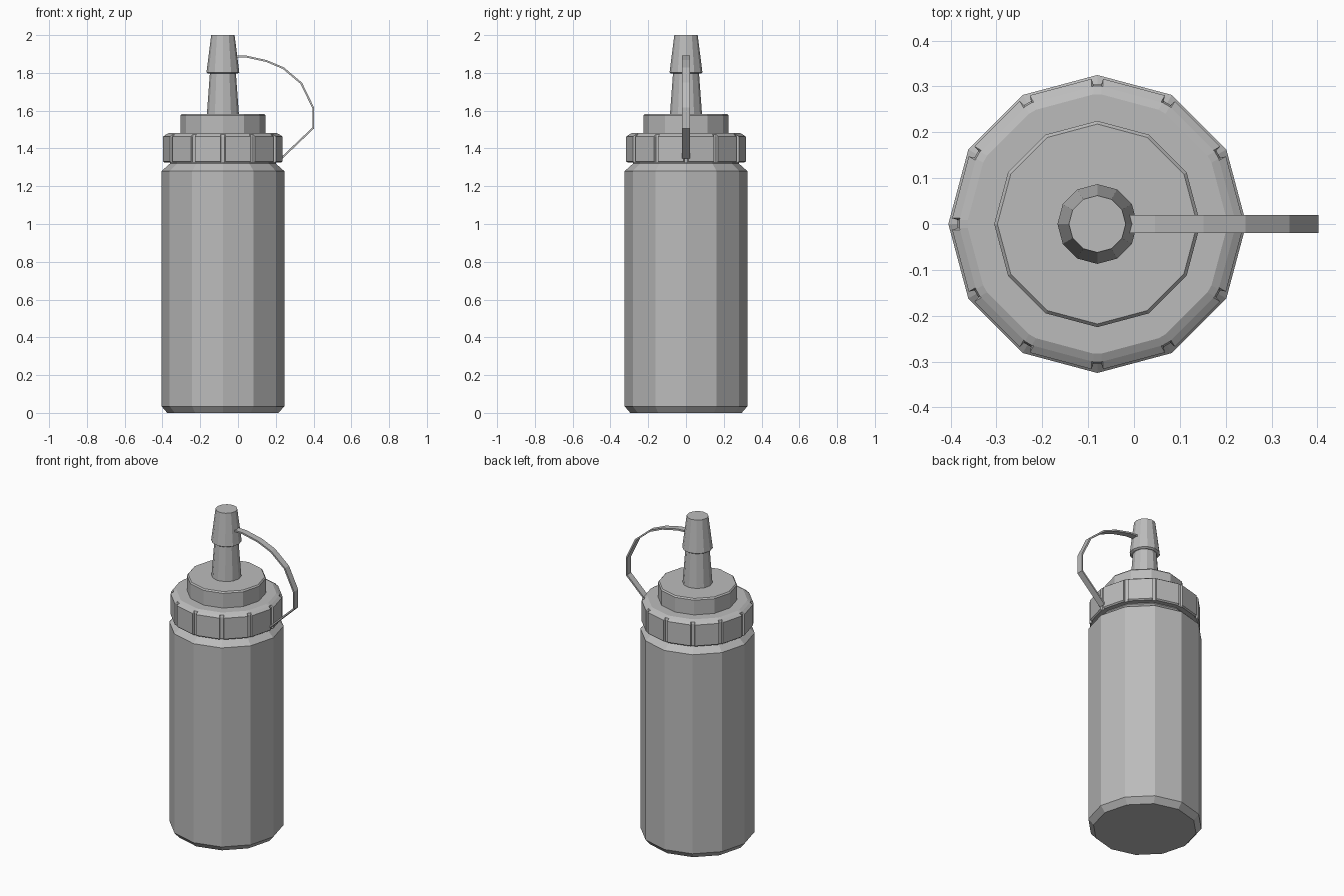
import bpy, bmesh, math
from mathutils import Vector

if "Cube" in bpy.data.objects:
    bpy.data.objects.remove(bpy.data.objects["Cube"])

AXIS_X = -0.08
SIDES = 12

plastic = bpy.data.materials.new("grey plastic")
plastic.use_nodes = True
GREY = (0.5, 0.5, 0.5, 1)
plastic.diffuse_color = GREY
plastic.node_tree.nodes["Principled BSDF"].inputs["Base Color"].default_value = GREY


def finish(name, bm):
    bmesh.ops.recalc_face_normals(bm, faces=bm.faces)
    mesh = bpy.data.meshes.new(name)
    bm.to_mesh(mesh)
    bm.free()
    mesh.materials.append(plastic)
    obj = bpy.data.objects.new(name, mesh)
    bpy.context.collection.objects.link(obj)
    return obj


def corner_ring(radius):
    return [Vector((radius * math.cos(math.tau * i / SIDES),
                    radius * math.sin(math.tau * i / SIDES))) for i in range(SIDES)]


def grooved_ring(radius, half_width, depth):
    """Polygon whose corners are cut by narrow recessed strips."""
    corners, points = corner_ring(radius), []
    for i, c in enumerate(corners):
        before = (corners[i - 1] - c).normalized() * half_width
        after = (corners[(i + 1) % SIDES] - c).normalized() * half_width
        inward = -c.normalized() * depth
        points += [c + before, c + before * 0.7 + inward,
                   c + after * 0.7 + inward, c + after]
    return points


def loft(name, rings):
    """Join (points, height) rings into a capped flat-sided solid."""
    bm = bmesh.new()
    loops = [[bm.verts.new((p.x + AXIS_X, p.y, z)) for p in pts] for pts, z in rings]
    for low, high in zip(loops, loops[1:]):
        n = len(low)
        for i in range(n):
            j = (i + 1) % n
            bm.faces.new((low[i], low[j], high[j], high[i]))
    bm.faces.new(loops[0][::-1])
    bm.faces.new(loops[-1])
    return finish(name, bm)


def lathe(name, profile):
    return loft(name, [(corner_ring(r), z) for r, z in profile])


# Bottle with bevelled foot, shoulder and neck
lathe("bottle", [(0.295, 0), (0.325, 0.035), (0.325, 1.28), (0.28, 1.32), (0.28, 1.345)])

# Screw collar with a groove at each corner
loft("screw_collar", [
    (grooved_ring(0.312, 0.013, 0.006), 1.325),
    (grooved_ring(0.32, 0.013, 0.013), 1.332),
    (grooved_ring(0.32, 0.013, 0.013), 1.462),
    (grooved_ring(0.303, 0.013, 0.0), 1.474),
    (grooved_ring(0.285, 0.013, 0.0), 1.483),
])

# Raised step and tapering spout
lathe("cap_step", [(0.225, 1.475), (0.225, 1.575), (0.218, 1.583)])
lathe("spout", [(0.085, 1.58), (0.068, 1.81)])
lathe("spout_tip", [(0.078, 1.796), (0.087, 1.802), (0.062, 2.0)])

# Strap tying the tip to the collar
path = [Vector(p) for p in ((-0.015, 1.888), (0.045, 1.886), (0.15, 1.863), (0.24, 1.825),
                            (0.335, 1.745), (0.398, 1.615), (0.398, 1.508), (0.232, 1.35))]
bm = bmesh.new()
sections = []
for i, p in enumerate(path):
    along = (path[min(i + 1, len(path) - 1)] - path[max(i - 1, 0)]).normalized()
    side = Vector((-along.y, along.x)) * 0.005
    sections.append([bm.verts.new((q.x, y, q.y)) for q, y in
                     ((p + side, -0.02), (p + side, 0.02), (p - side, 0.02), (p - side, -0.02))])
for a, b in zip(sections, sections[1:]):
    for k in range(4):
        m = (k + 1) % 4
        bm.faces.new((a[k], a[m], b[m], b[k]))
bm.faces.new(sections[0])
bm.faces.new(sections[-1][::-1])
finish("strap", bm)
